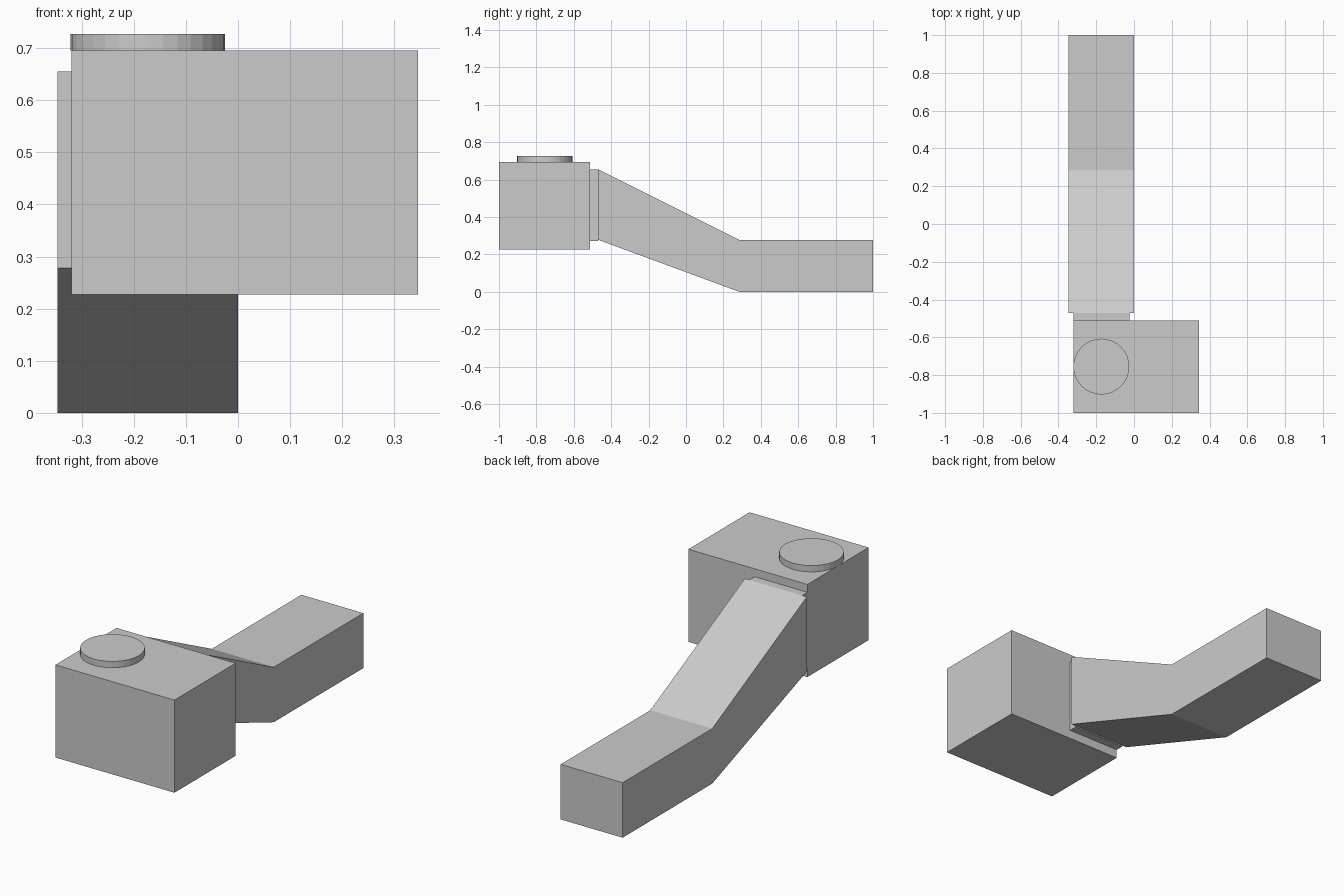
import bpy

if "Cube" in bpy.data.objects:
    bpy.data.objects.remove(bpy.data.objects["Cube"])


def extrude_profile(name, x0, x1, profile):
    """Solid made by sweeping a (y, z) outline from x0 to x1."""
    n = len(profile)
    verts = [(x, y, z) for x in (x0, x1) for y, z in profile]
    faces = [tuple(range(n))[::-1], tuple(range(n, 2 * n))]
    faces += [(i, (i + 1) % n, n + (i + 1) % n, n + i) for i in range(n)]
    mesh = bpy.data.meshes.new(name)
    mesh.from_pydata(verts, [], faces)
    obj = bpy.data.objects.new(name, mesh)
    bpy.context.collection.objects.link(obj)
    # consistent outward normals
    import bmesh
    bm = bmesh.new()
    bm.from_mesh(mesh)
    bmesh.ops.recalc_face_normals(bm, faces=bm.faces)
    bm.to_mesh(mesh)
    bm.free()
    return obj


def box(name, x, y, z):
    return extrude_profile(name, *x, [(y[0], z[0]), (y[1], z[0]),
                                      (y[1], z[1]), (y[0], z[1])])


# main block
box("head_block", (-0.32, 0.345), (-1.0, -0.512), (0.227, 0.695))

# thin collar between block and arm
box("collar", (-0.32, -0.025), (-0.512, -0.47), (0.272, 0.655))

# bent, tapering arm
extrude_profile("arm", -0.346, 0.0, [
    (-0.47, 0.278), (0.285, 0.0), (1.0, 0.0),
    (1.0, 0.278), (0.285, 0.278), (-0.47, 0.655)])

# round cap on top of the block
bpy.ops.mesh.primitive_cylinder_add(vertices=32, radius=0.148, depth=0.032,
                                    location=(-0.173, -0.755, 0.711))
bpy.context.object.name = "top_cap"
